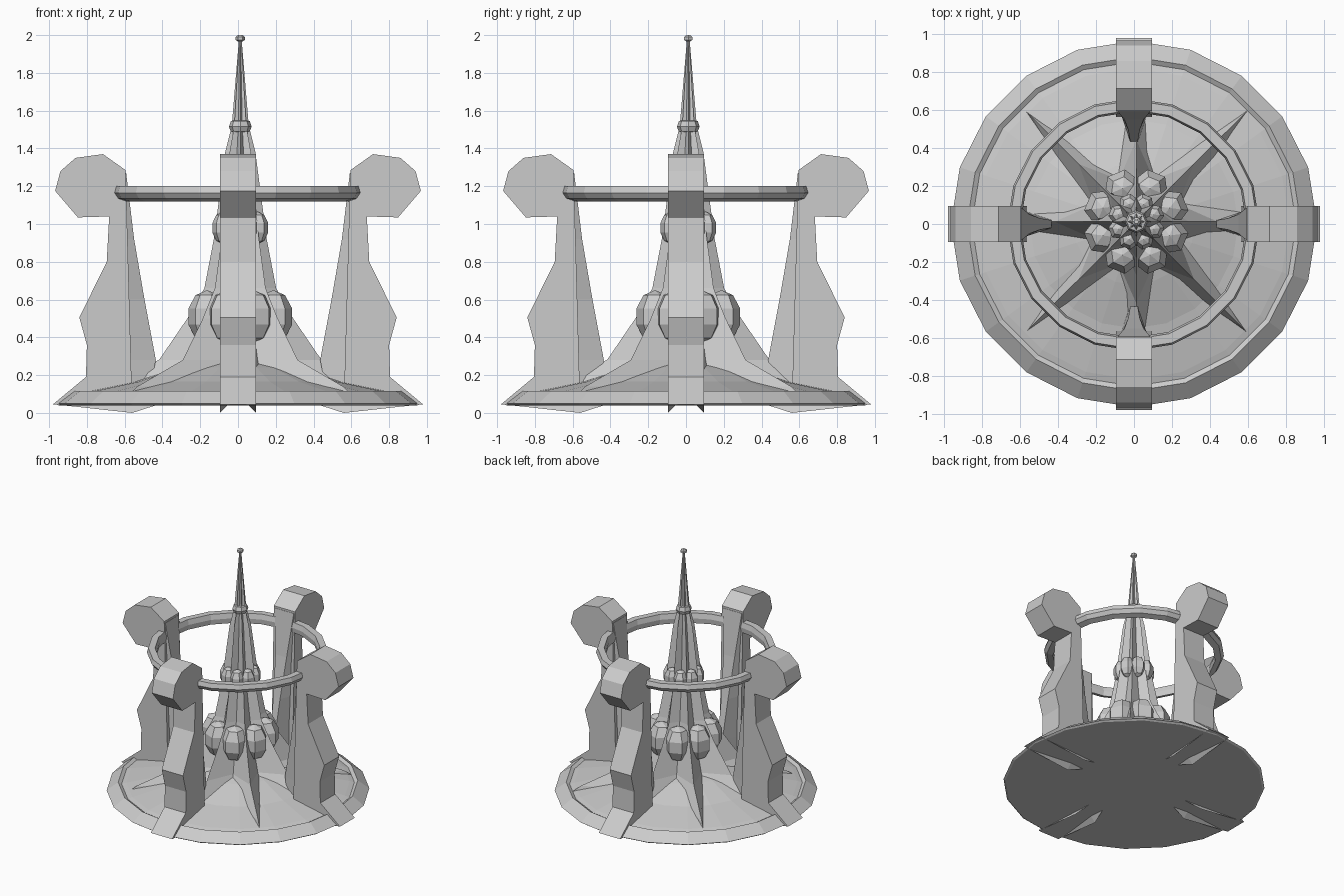
import bpy, bmesh
from math import sin, cos, pi
from mathutils import Matrix, Vector

if "Cube" in bpy.data.objects:
    bpy.data.objects.remove(bpy.data.objects["Cube"])


def finish(name, bm):
    bmesh.ops.recalc_face_normals(bm, faces=bm.faces)
    me = bpy.data.meshes.new(name)
    bm.to_mesh(me)
    bm.free()
    ob = bpy.data.objects.new(name, me)
    bpy.context.collection.objects.link(ob)
    return ob


def loft(bm, rings, caps=True, closed=False):
    """Skin a list of point loops."""
    loops = [[bm.verts.new(p) for p in ring] for ring in rings]
    pairs = list(zip(loops, loops[1:]))
    if closed:
        pairs.append((loops[-1], loops[0]))
    n = len(loops[0])
    for a, b in pairs:
        for i in range(n):
            j = (i + 1) % n
            bm.faces.new((a[i], a[j], b[j], b[i]))
    if caps and not closed:
        bm.faces.new(loops[0][::-1])
        bm.faces.new(loops[-1])


def circle(r, z, n, c=0.0, phase=0.0):
    return [(c + r * cos(2 * pi * i / n + phase), c + r * sin(2 * pi * i / n + phase), z)
            for i in range(n)]


def lathe(name, profile, n, c=0.0, closed=False):
    bm = bmesh.new()
    loft(bm, [circle(r, z, n, c) for r, z in profile], closed=closed)
    return finish(name, bm)


C = 0.012   # slight offset of the spire axis

# Base dish with raised lip
lathe("base_dish", [(0.95, 0.04), (0.965, 0.05), (0.88, 0.115), (0.855, 0.1),
                    (0.82, 0.11), (0.55, 0.165), (0.32, 0.24), (0.1, 0.3)], 20)

# Eight-pointed star spire: height, ridge radius, valley radius
levels = [(0.08, 0.86, 0.34), (0.14, 0.77, 0.32), (0.28, 0.43, 0.24), (0.5, 0.28, 0.17),
          (0.66, 0.19, 0.135), (0.92, 0.14, 0.085), (1.38, 0.08, 0.045),
          (1.52, 0.045, 0.028), (1.98, 0.007, 0.005)]
bm = bmesh.new()
loft(bm, [[(C + (ro, ri)[i % 2] * cos(i * pi / 8), C + (ro, ri)[i % 2] * sin(i * pi / 8), z)
           for i in range(16)] for z, ro, ri in levels])
finish("star_spire", bm)


# Faceted bulbs nested between the ridges
def bulbs(name, dist, z, width, height):
    bm = bmesh.new()
    for k in range(8):
        a = (k + 0.5) * pi / 4
        m = (Matrix.Translation((C + dist * cos(a), C + dist * sin(a), z))
             @ Matrix.Rotation(a, 4, 'Z') @ Matrix.Diagonal((width, width, height, 1)))
        bmesh.ops.create_uvsphere(bm, u_segments=6, v_segments=5, radius=1, matrix=m)
    finish(name, bm)


bulbs("lower_bulbs", 0.19, 0.51, 0.105, 0.14)
bulbs("upper_bulbs", 0.1, 0.98, 0.058, 0.085)

# Spire collar and tip
lathe("spire_collar", [(0.03, 1.485), (0.05, 1.49), (0.06, 1.515), (0.05, 1.545), (0.02, 1.55)], 8, C)
lathe("spire_tip", [(0.01, 1.965), (0.025, 1.975), (0.025, 1.99), (0.012, 2.0)], 6, C)

# Suspended ring
lathe("upper_ring", [(0.6, 1.12), (0.645, 1.135), (0.665, 1.165), (0.655, 1.2),
                     (0.605, 1.2), (0.595, 1.16)], 20, -0.003, closed=True)

# Pillars: side outline as (distance from centre, height)
outline = [(0.56, 0.04), (0.98, 0.045), (0.805, 0.19), (0.80, 0.36), (0.84, 0.505),
           (0.695, 0.80), (0.682, 1.04), (0.848, 1.035), (0.968, 1.175), (0.94, 1.28),
           (0.86, 1.35), (0.715, 1.37), (0.595, 1.285)]
# Inner fin: height, tip distance, tip half width, root half width
fin = [(0.1, 0.47, 0.035, 0.08), (0.28, 0.435, 0.02, 0.075), (0.6, 0.495, 0.03, 0.08),
       (0.92, 0.55, 0.05, 0.085), (1.27, 0.592, 0.085, 0.09)]
names = ["right", "back", "left", "front"]
for k, side in enumerate(names):
    rot = Matrix.Rotation(k * pi / 2, 4, 'Z')
    bm = bmesh.new()
    loft(bm, [[(r, y, z) for r, z in outline] for y in (-0.095, 0.095)])
    bm.transform(rot)
    finish(side + "_pillar", bm)

    bm = bmesh.new()
    loft(bm, [[(0.61, -w, z), (r, -t, z), (r, t, z), (0.61, w, z)] for z, r, t, w in fin])
    bm.transform(rot)
    finish(side + "_pillar_fin", bm)

    # Thin keel wedges under each pillar
    bm = bmesh.new()
    for s in (-1, 1):
        pts = [(0.42, s * 0.06, 0.045), (0.97, s * 0.095, 0.045),
               (0.56, s * 0.05, 0.045), (0.56, s * 0.095, 0.0)]
        v = [bm.verts.new(p) for p in pts]
        for f in ((0, 1, 2), (0, 1, 3), (1, 2, 3), (0, 2, 3)):
            bm.faces.new([v[i] for i in f])
    bm.transform(rot)
    finish(side + "_keel", bm)
